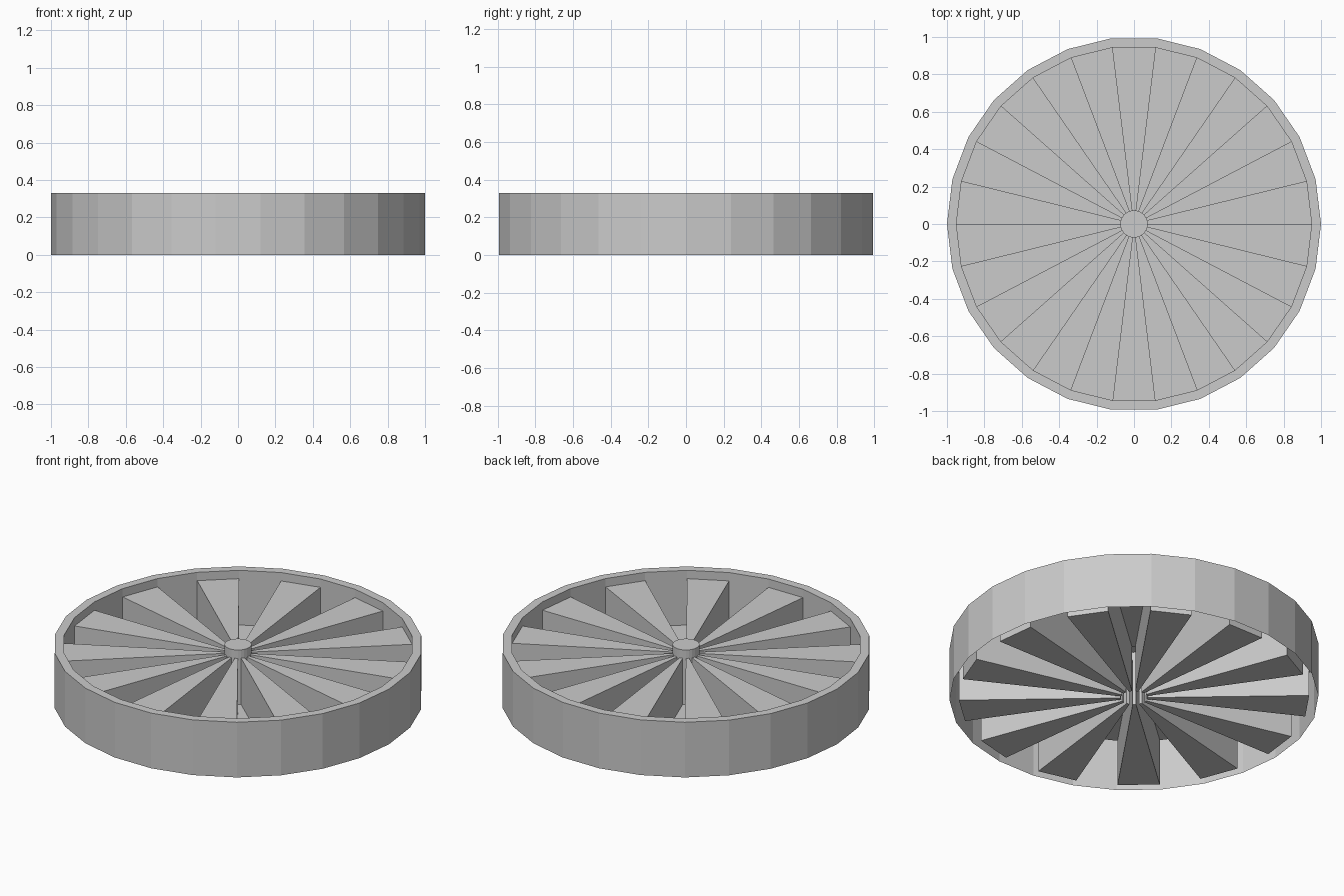
import bpy, bmesh
from math import cos, sin, tau

if "Cube" in bpy.data.objects:
    bpy.data.objects.remove(bpy.data.objects["Cube"])

SIDES = 26
R_OUT, R_IN, R_HUB = 1.0, 0.95, 0.073
Z_TOP, Z_HIGH, Z_LOW = 0.33, 0.28, 0.003


def loop(bm, r, z):
    return [bm.verts.new((r * cos(tau * i / SIDES), r * sin(tau * i / SIDES), z))
            for i in range(SIDES)]


def bridge(bm, a, b):
    for i in range(SIDES):
        j = (i + 1) % SIDES
        bm.faces.new((a[i], a[j], b[j], b[i]))


def finish(bm, name):
    mesh = bpy.data.meshes.new(name)
    bm.to_mesh(mesh)
    bm.free()
    obj = bpy.data.objects.new(name, mesh)
    bpy.context.collection.objects.link(obj)
    return obj


# outer rim: wall, flat top lip and short inner drop
bm = bmesh.new()
rim = [loop(bm, r, z) for r, z in
       ((R_OUT, 0), (R_OUT, Z_TOP), (R_IN, Z_TOP), (R_IN, Z_HIGH))]
for a, b in zip(rim, rim[1:]):
    bridge(bm, a, b)
finish(bm, "outer_rim")

# centre hub: short collar with a flat cap
bm = bmesh.new()
low, top = loop(bm, R_HUB, Z_HIGH), loop(bm, R_HUB, Z_TOP)
bridge(bm, low, top)
bm.faces.new(top)
finish(bm, "centre_hub")

# pleats: odd wedges stay high, even wedges sink as open-topped troughs
bm = bmesh.new()
inner, outer = loop(bm, R_HUB, Z_HIGH), loop(bm, R_IN, Z_HIGH)
inner_low, outer_low = loop(bm, R_HUB, Z_LOW), loop(bm, R_IN, Z_LOW)
for i in range(SIDES):
    j = (i + 1) % SIDES
    high = (inner[i], outer[i], outer[j], inner[j])
    if i % 2:
        bm.faces.new(high)
    else:
        floor = (inner_low[i], outer_low[i], outer_low[j], inner_low[j])
        bm.faces.new(floor)
        for k in range(4):
            n = (k + 1) % 4
            bm.faces.new((high[k], high[n], floor[n], floor[k]))
finish(bm, "pleated_wedges")
